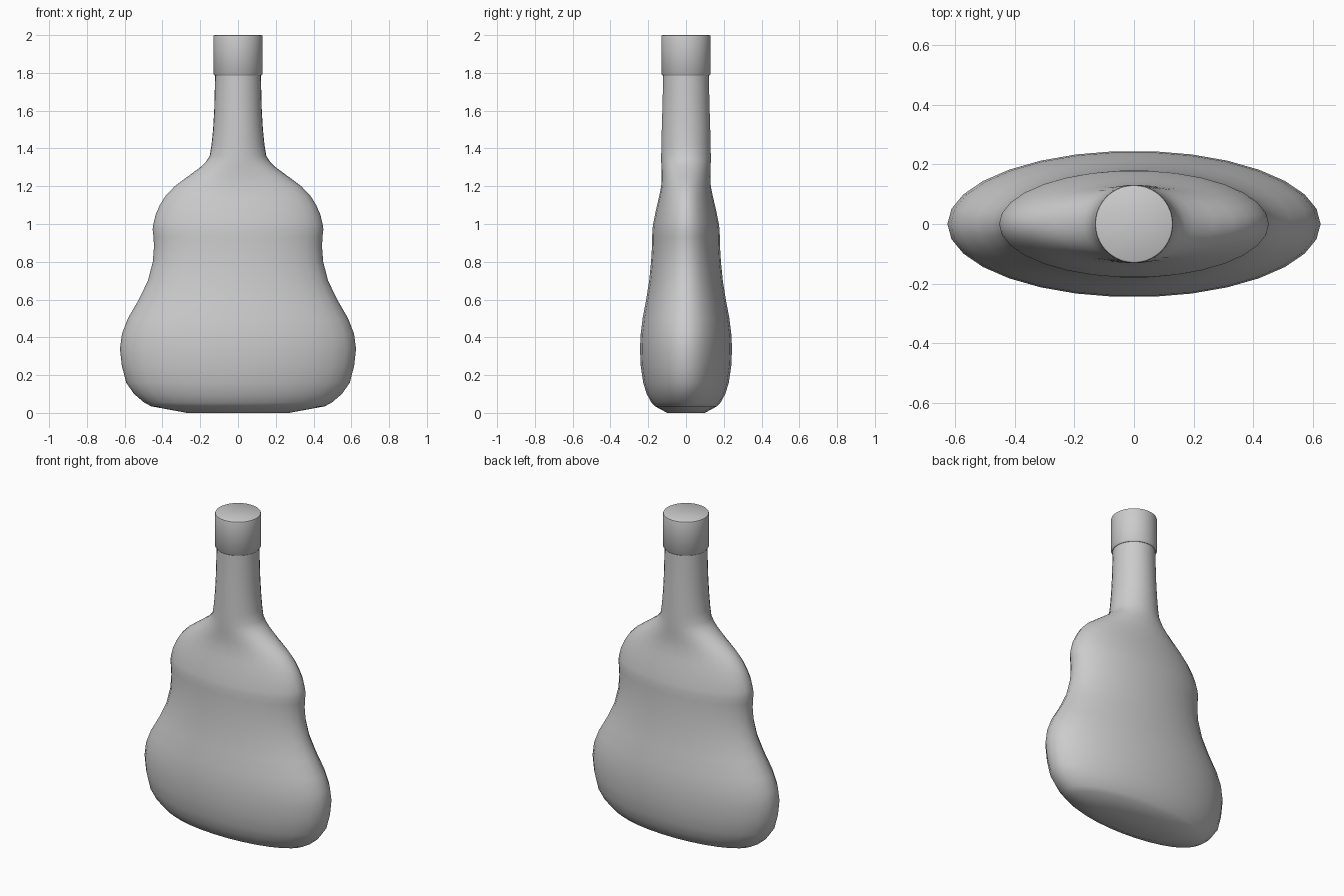
import bpy, bmesh
from math import cos, sin, tau, radians


def loft(name, rings, sides):
    """Skin a stack of ellipses given as (z, half width, half depth)."""
    bm = bmesh.new()
    loops = [[bm.verts.new((rx * cos(tau * i / sides), ry * sin(tau * i / sides), z))
              for i in range(sides)] for z, rx, ry in rings]
    for a, b in zip(loops, loops[1:]):
        for i in range(sides):
            j = (i + 1) % sides
            bm.faces.new((a[i], a[j], b[j], b[i]))
    bm.faces.new(loops[0][::-1])
    bm.faces.new(loops[-1])
    mesh = bpy.data.meshes.new(name)
    bm.to_mesh(mesh)
    bm.free()
    ob = bpy.data.objects.new(name, mesh)
    bpy.context.collection.objects.link(ob)
    bpy.ops.object.select_all(action='DESELECT')
    bpy.context.view_layer.objects.active = ob
    ob.select_set(True)
    bpy.ops.object.shade_smooth_by_angle(angle=radians(40))
    return ob


# Flattened bottle: wide base, waist, shoulders, round neck
loft("bottle_body", [
    (0.00, 0.27, 0.10), (0.035, 0.46, 0.165), (0.055, 0.497, 0.184),
    (0.10, 0.55, 0.209), (0.16, 0.592, 0.228), (0.25, 0.615, 0.241),
    (0.34, 0.625, 0.245), (0.42, 0.614, 0.241), (0.50, 0.583, 0.231),
    (0.60, 0.525, 0.212), (0.70, 0.477, 0.196), (0.80, 0.451, 0.186),
    (0.88, 0.445, 0.181), (0.93, 0.447, 0.180), (0.97, 0.452, 0.179),
    (1.00, 0.448, 0.175), (1.05, 0.436, 0.165), (1.10, 0.414, 0.154),
    (1.15, 0.383, 0.142), (1.20, 0.335, 0.132), (1.25, 0.268, 0.130),
    (1.30, 0.200, 0.131), (1.33, 0.170, 0.132), (1.36, 0.150, 0.132),
    (1.42, 0.140, 0.131), (1.50, 0.132, 0.129), (1.60, 0.126, 0.126),
    (1.79, 0.121, 0.121), (1.81, 0.121, 0.121)], 30)

# Screw cap with softened rims
loft("cap", [(z, r, r) for z, r in [
    (1.785, 0.123), (1.795, 0.131), (1.99, 0.131), (1.997, 0.129), (2.0, 0.124)]], 40)
